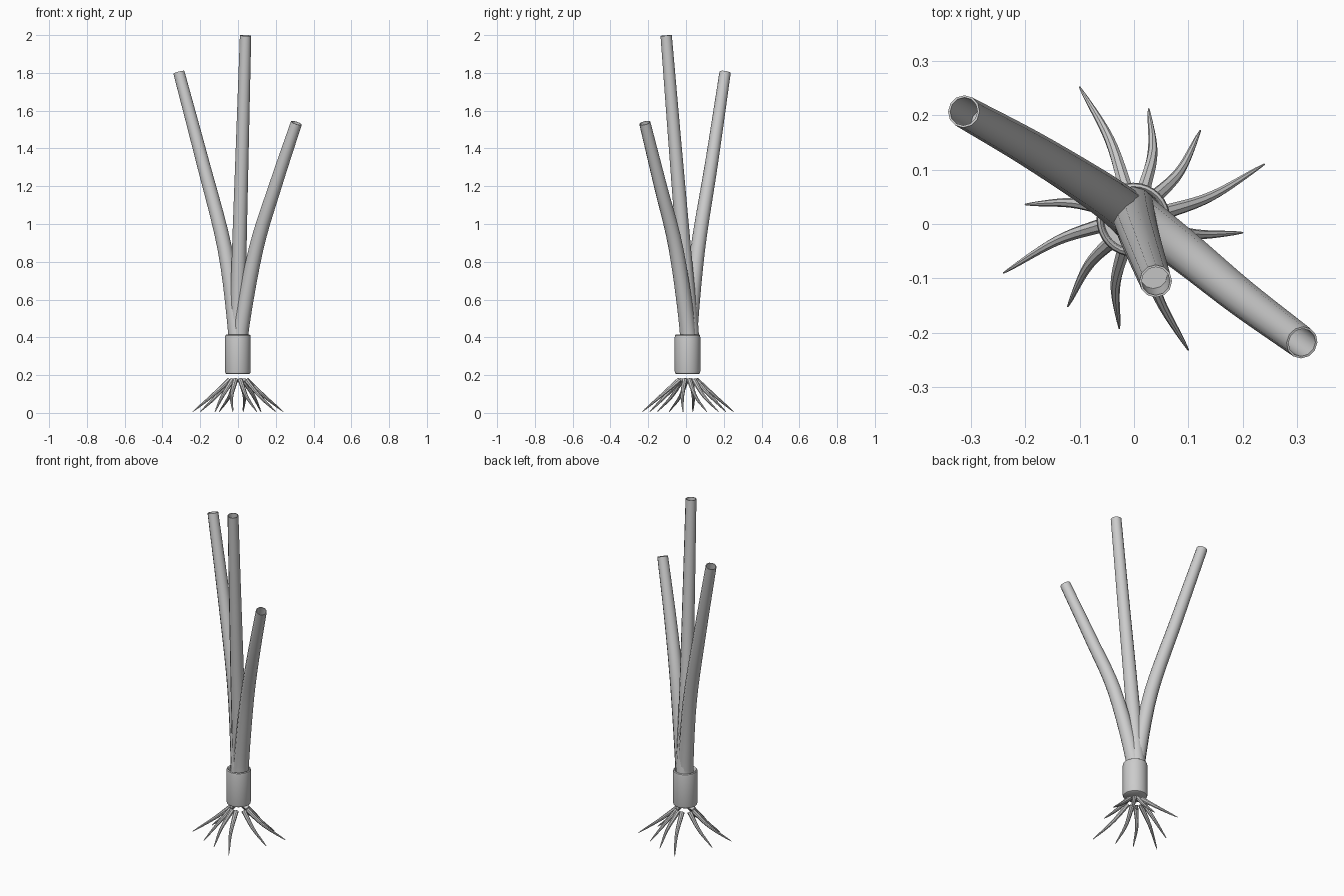
import bpy, bmesh, math
from mathutils import Vector

if "Cube" in bpy.data.objects:
    bpy.data.objects.remove(bpy.data.objects["Cube"])

grey = bpy.data.materials.new("plain_grey")
grey.diffuse_color = (0.6, 0.6, 0.6, 1)
grey.use_nodes = True
grey.node_tree.nodes["Principled BSDF"].inputs["Base Color"].default_value = grey.diffuse_color


def bezier(points, n):
    """Smooth Catmull-Rom samples through the control points."""
    p = [Vector(q) for q in points]
    p = [2 * p[0] - p[1]] + p + [2 * p[-1] - p[-2]]
    out = []
    for i in range(1, len(p) - 2):
        a, b, c, d = p[i - 1:i + 3]
        for k in range(n):
            t = k / n
            out.append(0.5 * (2 * b + (c - a) * t + (2 * a - 5 * b + 4 * c - d) * t * t
                              + (3 * b - a - 3 * c + d) * t ** 3))
    return out + [p[-2]]


def tube(name, stations, sides, cap_end=True):
    """Skin circles given as (centre, axis, radius), closing both ends."""
    bm = bmesh.new()
    rings = []
    for c, axis, r in stations:
        u = Vector((0, 1, 0)).cross(axis).normalized()
        v = axis.cross(u).normalized()
        rings.append([bm.verts.new(c + r * (math.cos(a) * u + math.sin(a) * v))
                      for a in (2 * math.pi * k / sides for k in range(sides))])
    for lo, hi in zip(rings, rings[1:]):
        for k in range(sides):
            j = (k + 1) % sides
            bm.faces.new((lo[k], lo[j], hi[j], hi[k]))
    bm.faces.new(rings[0][::-1])
    bm.faces.new(rings[-1])
    bmesh.ops.recalc_face_normals(bm, faces=bm.faces)
    me = bpy.data.meshes.new(name)
    bm.to_mesh(me)
    bm.free()
    me.materials.append(grey)
    ob = bpy.data.objects.new(name, me)
    bpy.context.collection.objects.link(ob)
    bpy.context.view_layer.objects.active = ob
    ob.select_set(True)
    bpy.ops.object.shade_smooth_by_angle(angle=math.radians(40))
    ob.select_set(False)
    return ob


def path_stations(points, n, radius):
    pts = bezier(points, n)
    last = len(pts) - 1
    return [(p, (pts[min(i + 1, last)] - pts[max(i - 1, 0)]).normalized(), radius(i / last))
            for i, p in enumerate(pts)]


# Sleeve around the base of the leaves
up = Vector((0, 0, 1))
profile = [(0.058, 0.205), (0.065, 0.209), (0.068, 0.22), (0.068, 0.4),
           (0.066, 0.411), (0.061, 0.415), (0.056, 0.41), (0.054, 0.39)]
tube("sleeve", [(Vector((-0.001, 0.008, z)), up, r) for r, z in profile], 32)

# Three hollow-ended leaves
leaves = {
    "left_leaf": [(-0.005, 0.015, 0.3), (-0.012, 0.02, 0.45), (-0.07, 0.063, 0.87),
                  (-0.19, 0.138, 1.34), (-0.313, 0.207, 1.803)],
    "middle_leaf": [(-0.003, 0.025, 0.3), (-0.002, 0.023, 0.45), (0.007, -0.012, 0.87),
                    (0.023, -0.058, 1.42), (0.04, -0.105, 1.998)],
    "right_leaf": [(0.008, 0.01, 0.3), (0.016, 0.008, 0.45), (0.096, -0.053, 0.87),
                   (0.197, -0.135, 1.2), (0.309, -0.218, 1.535)],
}
for name, pts in leaves.items():
    st = path_stations(pts, 5, lambda t: 0.047 - 0.017 * t)
    # rim and inner wall
    end, axis, r = st[-1]
    st += [(end, axis, r - 0.004), (end - 0.15 * axis, axis, r - 0.004)]
    tube(name, st, 12)

# Ten roots: five shapes, each repeated half a turn round the centre
roots = [  # start, middle, tip in plan
    ((-0.012, 0.045), (-0.045, 0.145), (-0.1, 0.242)),
    ((0.014, 0.04), (0.034, 0.12), (0.027, 0.202)),
    ((0.03, 0.032), (0.083, 0.085), (0.122, 0.162)),
    ((0.045, 0.008), (0.14, 0.04), (0.24, 0.1)),
    ((0.043, -0.017), (0.115, -0.029), (0.2, -0.026)),
]
for i, (a, b, c) in enumerate(roots):
    for j, s in enumerate((1, -1)):
        pts = [(s * x, 0.01 + s * y, z) for (x, y), z in zip((a, b, c), (0.175, 0.088, 0.006))]
        tube(f"root_{2 * i + j + 1}", path_stations(pts, 6, lambda t: 0.0125 * (1 - t) ** 0.7 + 0.0015), 8)
